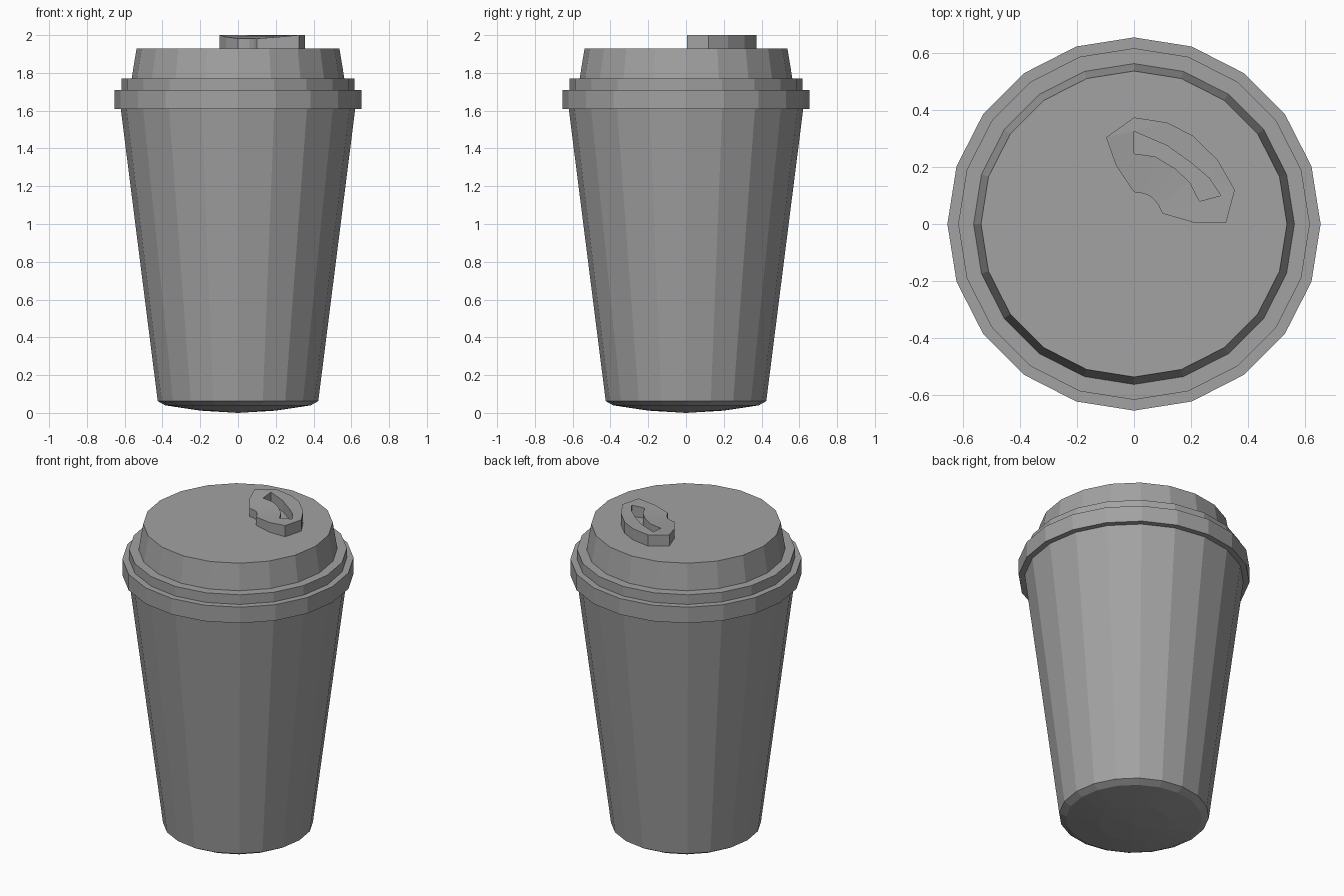
import bpy, bmesh, math
from mathutils import Vector

cube = bpy.data.objects.get("Cube")
if cube:
    bpy.data.objects.remove(cube)

SIDES = 20
LID_TOP = 1.93

grey = bpy.data.materials.new("mid_grey")
grey.use_nodes = True
colour = (0.36, 0.36, 0.36, 1)
grey.diffuse_color = colour
grey.node_tree.nodes["Principled BSDF"].inputs["Base Color"].default_value = colour


def finish(name, bm):
    mesh = bpy.data.meshes.new(name)
    bm.to_mesh(mesh)
    bm.free()
    mesh.materials.append(grey)
    obj = bpy.data.objects.new(name, mesh)
    bpy.context.collection.objects.link(obj)
    return obj


def lathe(name, profile, cap_top=False):
    """Revolve (radius, height) pairs, bottom to top, into a faceted shell."""
    bm = bmesh.new()
    rings = []
    for r, z in profile:
        if r == 0:
            rings.append([bm.verts.new((0, 0, z))] * SIDES)
            continue
        angles = [math.tau * i / SIDES for i in range(SIDES)]
        rings.append([bm.verts.new((r * math.cos(a), r * math.sin(a), z)) for a in angles])
    for low, high in zip(rings, rings[1:]):
        for i in range(SIDES):
            j = (i + 1) % SIDES
            corners = dict.fromkeys((low[i], low[j], high[j], high[i]))
            bm.faces.new(list(corners))
    if cap_top:
        bm.faces.new(rings[-1])
    return finish(name, bm)


# Tapered cup with a gently bulging base
lathe("cup", [(0, 0), (0.2, 0.012), (0.385, 0.04), (0.425, 0.062), (0.622, 1.62)])

# Stepped lid with a rolled rim
lathe("lid", [(0.6, 1.61), (0.655, 1.61), (0.655, 1.71), (0.617, 1.71),
              (0.617, 1.77), (0.563, 1.77), (0.537, LID_TOP)], cap_top=True)

# Curved drinking spout with a slot
outer = [(-.098, .304), (-.063, .205), (0, .112), (.035, .107), (.06, .096),
         (.084, .07), (.10, .037), (.21, .005), (.323, .004), (.354, .12),
         (.295, .223), (.207, .31), (.116, .356), (0, .374)]
slot = [(0, .325), (.116, .275), (.2, .215), (.265, .16), (.305, .1),
        (.23, .08), (.196, .146), (.144, .195), (.074, .237), (0, .247)]


def spout_height(x, y):
    """The top dips towards the middle of the lid."""
    inward = (0.32 - math.hypot(x, y)) / 0.2
    return 2 - 0.018 * min(max(inward, 0), 1)


bm = bmesh.new()
top_edges = []
for loop in (outer, slot):
    low = [bm.verts.new((x, y, LID_TOP)) for x, y in loop]
    high = [bm.verts.new((x, y, spout_height(x, y))) for x, y in loop]
    for i in range(len(loop)):
        j = (i + 1) % len(loop)
        wall = bm.faces.new((low[i], low[j], high[j], high[i]))
        top_edges.append(bm.edges.get((high[i], high[j])))
bmesh.ops.triangle_fill(bm, edges=top_edges, use_beauty=True, normal=Vector((0, 0, 1)))
bmesh.ops.recalc_face_normals(bm, faces=bm.faces)
finish("spout", bm)
